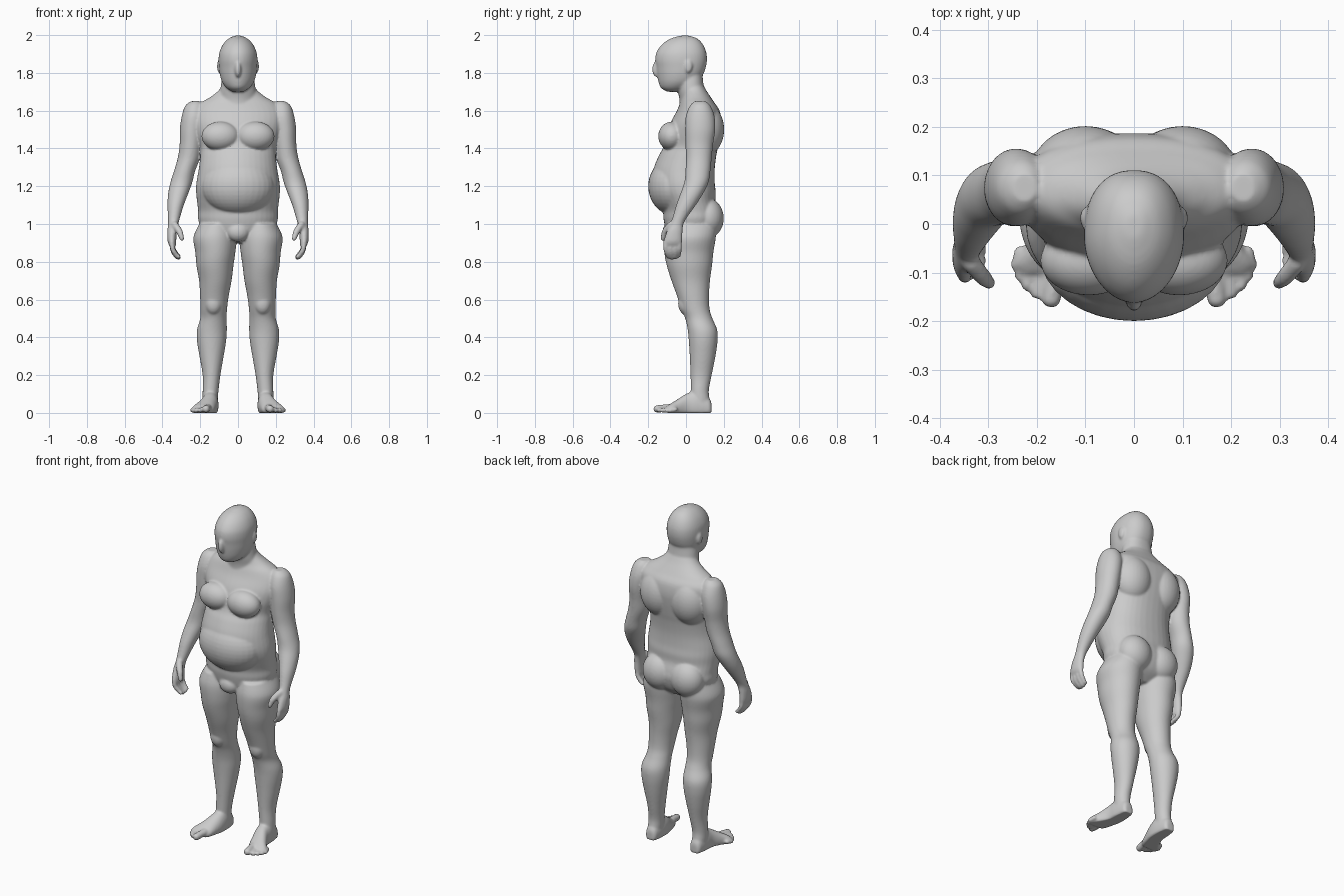
import bpy, bmesh
from math import sin, cos, pi, copysign
from mathutils import Matrix, Vector

bm = bmesh.new()


def smooth_rows(rows, steps):
    """Catmull-Rom interpolation of parameter rows."""
    out = []
    for i in range(len(rows) - 1):
        a, b, c, d = (rows[max(i - 1, 0)], rows[i], rows[i + 1], rows[min(i + 2, len(rows) - 1)])
        for s in range(steps):
            t = s / steps
            out.append([0.5 * (2 * q + (r - p) * t + (2 * p - 5 * q + 4 * r - u) * t * t
                               + (3 * q - p - 3 * r + u) * t ** 3)
                        for p, q, r, u in zip(a, b, c, d)])
    return out + [list(rows[-1])]


def power(v, n):
    return copysign(abs(v) ** (2 / n), v)


def loft(rows, place, sides=(1,), steps=5, n=40):
    """Skin closed rings; place(row, angle) gives each point."""
    for s in sides:
        rings = []
        for row in smooth_rows(rows, steps):
            pts = [place(row, 2 * pi * k / n) for k in range(n)]
            rings.append([bm.verts.new((s * x, y, z)) for x, y, z in pts])
        for r0, r1 in zip(rings, rings[1:]):
            for k in range(n):
                bm.faces.new((r0[k], r0[(k + 1) % n], r1[(k + 1) % n], r1[k]))
        bm.faces.new(rings[0][::-1])
        bm.faces.new(rings[-1])


def trunk_ring(row, a):
    # row: z, half width, front y, back y (front slightly pointed, back squarer)
    z, rx, yf, yb = row
    e = 1.9 if sin(a) < 0 else 2.3
    return rx * power(cos(a), e), (yf + yb) / 2 + (yb - yf) / 2 * power(sin(a), e), z


def limb_ring(row, a):
    # row: z, centre x, radius x, centre y, radius y
    z, cx, rx, cy, ry = row
    return cx + rx * cos(a), cy + ry * sin(a), z


def foot_ring(row, a):
    # row: y, centre x, half width, height; flat sole
    y, cx, w, h = row
    return cx + w * power(cos(a), 2.3), y, max(0, h * (0.35 + 0.65 * sin(a)))


def blob(c, r, sides=(1, -1)):
    for s in sides:
        m = Matrix.Translation((s * c[0], c[1], c[2])) @ Matrix.Diagonal((*r, 1))
        bmesh.ops.create_uvsphere(bm, u_segments=32, v_segments=20, radius=1, matrix=m)


def digit(rows):
    # finger or toe as a chain of balls: x, y, z, radius
    for x, y, z, r in smooth_rows(rows, 8):
        for s in (1, -1):
            bmesh.ops.create_icosphere(bm, subdivisions=2, radius=r,
                                       matrix=Matrix.Translation((s * x, y, z)))


BOTH = (1, -1)

# Trunk from crotch to neck base
loft([(.90, .09, -.06, .09), (.95, .18, -.10, .15), (1.02, .21, -.118, .175),
      (1.07, .211, -.122, .17), (1.12, .217, -.14, .157), (1.17, .222, -.165, .157),
      (1.22, .22, -.175, .152), (1.29, .208, -.172, .152), (1.36, .20, -.145, .16),
      (1.41, .20, -.118, .17), (1.48, .225, -.10, .182), (1.54, .24, -.08, .187),
      (1.60, .235, -.048, .178), (1.64, .20, -.032, .152), (1.67, .15, -.022, .132),
      (1.70, .11, -.02, .112), (1.73, .085, -.02, .095)], trunk_ring)

# Neck
loft([(1.60, .12, -.035, .16), (1.66, .108, -.035, .133), (1.71, .094, -.045, .10),
      (1.76, .087, -.05, .09), (1.80, .08, -.05, .088)], trunk_ring)

# Head, nose and ears
loft([(1.70, .03, -.10, -.03), (1.72, .06, -.132, .02), (1.75, .083, -.145, .06),
      (1.79, .096, -.153, .09), (1.83, .101, -.158, .105), (1.87, .103, -.163, .111),
      (1.91, .098, -.156, .107), (1.95, .080, -.128, .09), (1.98, .052, -.085, .062),
      (1.997, .018, -.03, .02)], trunk_ring)
blob((0, -.15, 1.82), (.018, .03, .045), (1,))
blob((.1, .012, 1.835), (.011, .022, .035))

# Belly, chest, upper back, buttocks, groin
blob((0, -.06, 1.2), (.195, .14, .155), (1,))
blob((.093, -.075, 1.465), (.1, .072, .077))
blob((.1, .1, 1.5), (.115, .102, .14))
blob((.092, .115, 1.03), (.1, .085, .105))
blob((0, -.08, .958), (.06, .045, .052), (1,))

# Arms with palms
loft([(1.65, .225, .025, .075, .03), (1.625, .23, .05, .075, .055), (1.57, .235, .063, .075, .076),
      (1.50, .245, .063, .075, .08), (1.42, .25, .059, .07, .073), (1.35, .26, .059, .068, .068),
      (1.28, .283, .056, .063, .066), (1.22, .30, .058, .055, .064), (1.16, .317, .053, .03, .06),
      (1.10, .33, .043, 0, .052), (1.04, .338, .033, -.03, .039), (1.0, .343, .027, -.048, .035),
      (.96, .349, .025, -.06, .042), (.91, .35, .023, -.069, .049), (.885, .345, .018, -.07, .046)],
     limb_ring, BOTH)

# Curled fingers and thumb
for y, dz in ((-.107, .006), (-.082, 0), (-.057, .002), (-.035, .012)):
    tip = -.066 + (y + .07) * .8
    digit([(.35, y, .905, .014), (.345, y, .86 + dz, .014), (.325, tip, .828 + dz, .013),
           (.313, tip, .82 + dz, .011)])
digit([(.335, -.08, .995, .02), (.31, -.11, .96, .018), (.297, -.122, .922, .013)])

# Legs and knees
loft([(1.0, .115, .09, .03, .13), (.93, .122, .114, .02, .138), (.85, .12, .106, .015, .13),
      (.78, .122, .098, .018, .12), (.70, .12, .086, .025, .102), (.62, .125, .076, .037, .085),
      (.55, .128, .07, .05, .075), (.50, .13, .07, .068, .072), (.44, .138, .079, .087, .078),
      (.38, .14, .077, .091, .076), (.30, .14, .064, .088, .068), (.2, .14, .047, .08, .056),
      (.12, .145, .042, .073, .048), (.07, .147, .04, .075, .05), (.02, .147, .036, .08, .048)],
     limb_ring, BOTH)
blob((.13, -.002, .58), (.045, .04, .06))

# Feet and toes
loft([(.135, .147, .02, .05), (.12, .147, .034, .08), (.06, .147, .043, .115), (.01, .15, .045, .105),
      (-.04, .168, .052, .075), (-.08, .187, .06, .05), (-.10, .19, .05, .038)], foot_ring, BOTH)
for x0, y0, x1, y1, r in ((.16, -.09, .17, -.153, .021), (.19, -.09, .2, -.142, .014),
                          (.21, -.08, .221, -.126, .013), (.225, -.07, .235, -.107, .012),
                          (.235, -.055, .243, -.085, .012)):
    digit([(x0, y0, r + .006, r), (x1, y1, r, r)])

# Fuse everything into one smooth skin
bmesh.ops.recalc_face_normals(bm, faces=bm.faces)
mesh = bpy.data.meshes.new("body")
bm.to_mesh(mesh)
bm.free()
body = bpy.data.objects.new("body", mesh)
bpy.context.collection.objects.link(body)
skin = body.modifiers.new("fuse", 'REMESH')
skin.mode = 'VOXEL'
skin.voxel_size = .006
skin.use_smooth_shade = True
soften = body.modifiers.new("soften", 'SMOOTH')
soften.factor = .5
soften.iterations = 7
